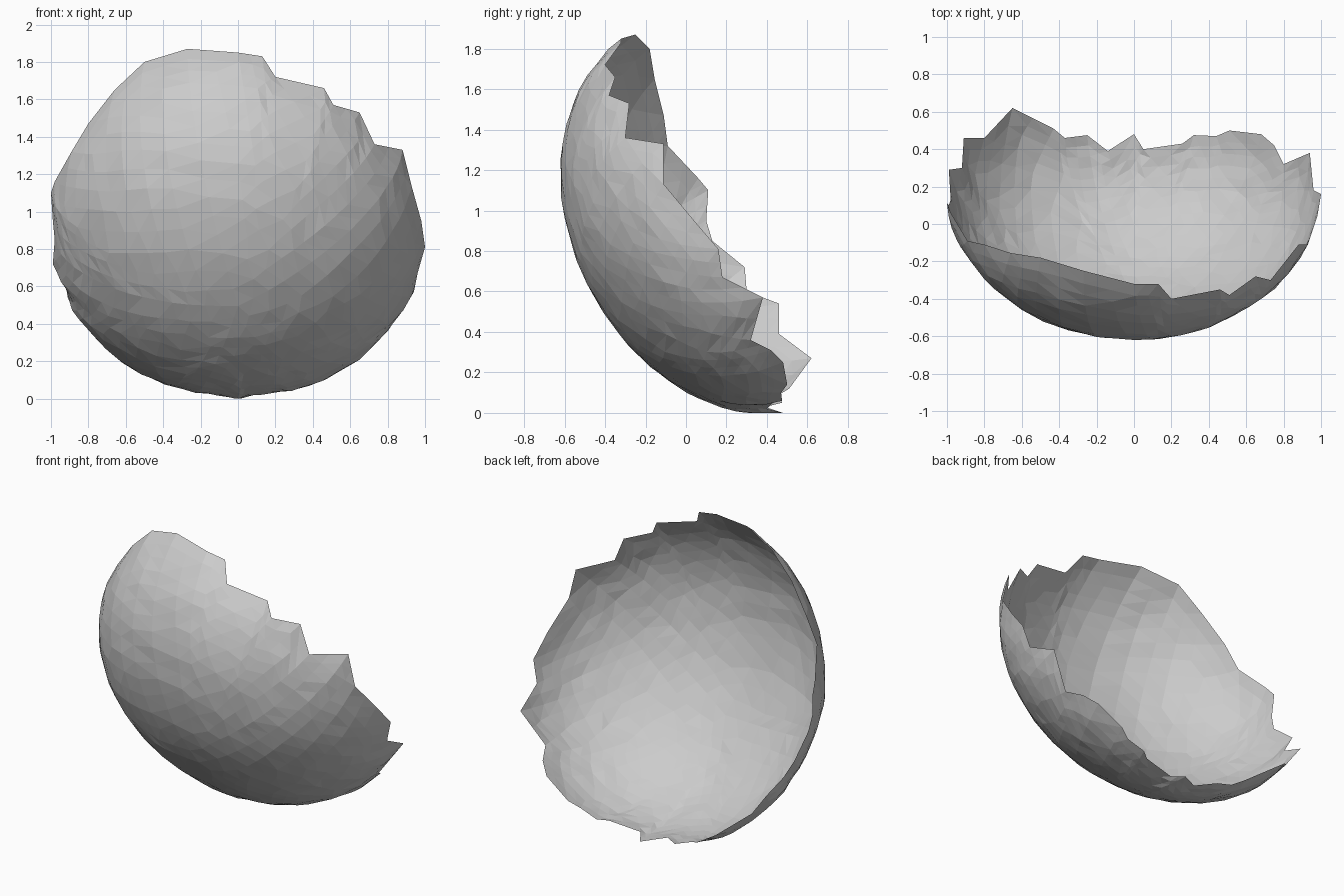
import bpy, random
from math import acos, sin
from mathutils import Vector

if "Cube" in bpy.data.objects:
    bpy.data.objects.remove(bpy.data.objects["Cube"])

random.seed(4)

# Jagged broken rim, clockwise from the top as seen from the front
RIM = [(-.27, -.25, 1.87), (0, -.32, 1.85), (.13, -.32, 1.83), (.2, -.4, 1.72),
       (.46, -.35, 1.66), (.51, -.38, 1.57), (.65, -.28, 1.53), (.73, -.3, 1.36),
       (.88, -.11, 1.33), (.93, -.11, 1.13), (.98, .04, .95), (1, .16, .81),
       (.96, .18, .67), (.94, .38, .57), (.8, .32, .36), (.75, .42, .31),
       (.68, .48, .25), (.51, .5, .14), (.44, .47, .1), (.32, .475, .06),
       (.26, .43, .05), (.05, .4, .02), (0, .48, 0), (-.14, .39, .03),
       (-.25, .475, .05), (-.37, .46, .09), (-.43, .51, .12), (-.65, .62, .27),
       (-.8, .46, .39), (-.91, .46, .54), (-.92, .3, .6), (-.99, .29, .72),
       (-.98, .13, .85), (-.99, .1, .95), (-1, .11, 1.1), (-.98, .06, 1.16),
       (-.89, -.09, 1.32), (-.8, -.11, 1.47), (-.66, -.155, 1.65), (-.5, -.18, 1.8)]
RINGS, SECTORS = 16, 5          # the outer ring has two edges per rim segment
CY, CZ = .2, .94                # centre of the tilted egg
A, B, D = .82, -.232, .92       # egg depth, tilt and height


def to_unit(p):
    """Egg space to unit sphere space."""
    uy = (p[1] - CY) / A
    return Vector((p[0], uy, (p[2] - CZ - B * uy) / D))


def from_unit(u):
    return Vector((u.x, CY + A * u.y, CZ + B * u.y + D * u.z))


def rim_at(f):
    """Point on the rim for f in 0..1."""
    f *= len(RIM)
    i = int(f + 1e-6)
    a, b = Vector(RIM[i % len(RIM)]), Vector(RIM[(i + 1) % len(RIM)])
    return to_unit(a.lerp(b, max(0, f - i)))


# Concentric rings spreading from the middle of the shell to the rim
pole = to_unit((0, -.4, .5)).normalized()
verts, starts = [from_unit(pole)], [0]
for k in range(1, RINGS + 1):
    starts.append(len(verts))
    t = k / RINGS
    for j in range(SECTORS * k):
        edge = rim_at(j / (SECTORS * k))
        r, e = edge.length, edge.normalized()
        ang = acos(pole.dot(e))
        u = (pole * sin((1 - t) * ang) + e * sin(t * ang)) / sin(ang)
        u *= 1 + (r - 1) * t ** 4
        if k < RINGS:
            u *= 1 + random.uniform(-.004, .004)
        verts.append(from_unit(u))


def vid(k, s, i):
    return starts[k] + (s * k + i) % (SECTORS * k) if k else 0


faces = []
for k in range(1, RINGS + 1):
    for s in range(SECTORS):
        for i in range(k):
            faces.append((vid(k - 1, s, i), vid(k, s, i + 1), vid(k, s, i)))
            if i < k - 1:
                faces.append((vid(k - 1, s, i), vid(k - 1, s, i + 1), vid(k, s, i + 1)))

# Broken shell: one thin faceted sheet
for v in verts:
    v.z = max(v.z, 0)
mesh = bpy.data.meshes.new("broken_shell")
mesh.from_pydata(verts, [], faces)
mesh.update()
shell = bpy.data.objects.new("broken_shell", mesh)
bpy.context.collection.objects.link(shell)
